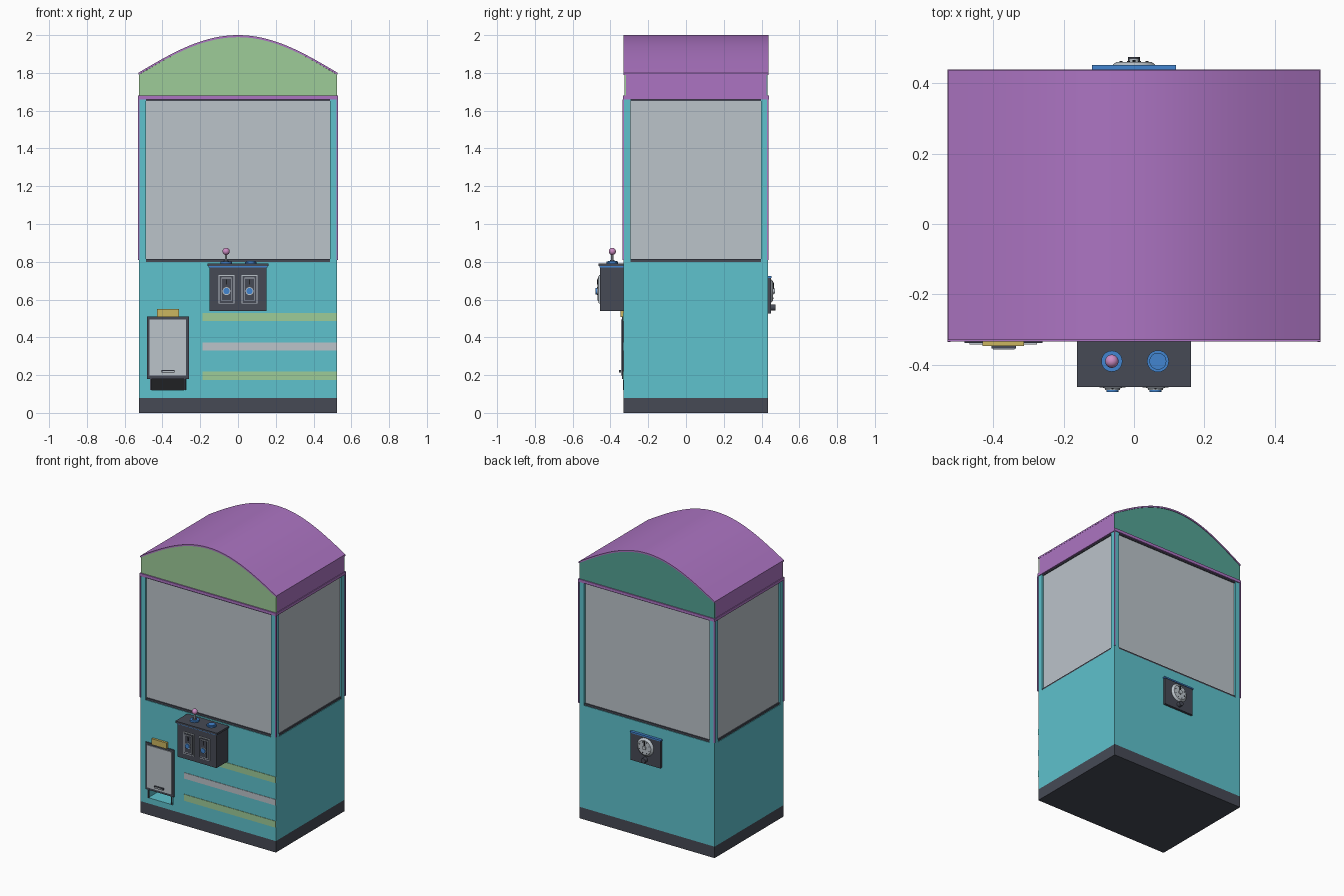
import bpy, bmesh, math
from mathutils import Matrix

if "Cube" in bpy.data.objects:
    bpy.data.objects.remove(bpy.data.objects["Cube"])


def mat(name, r, g, b):
    lin = [((c / 255 + 0.055) / 1.055) ** 2.4 if c > 10 else c / 3294 for c in (r, g, b)]
    m = bpy.data.materials.new(name)
    m.diffuse_color = (*lin, 1)
    m.use_nodes = True
    m.node_tree.nodes["Principled BSDF"].inputs["Base Color"].default_value = m.diffuse_color
    return m


TEAL = mat("teal", 94, 194, 205)
PURPLE = mat("purple", 172, 116, 194)
GREEN = mat("light green", 158, 204, 152)
SEA = mat("sea green", 84, 163, 148)
GREY = mat("pale grey", 187, 195, 202)
DARK = mat("charcoal", 70, 74, 85)
BLACK = mat("black", 32, 33, 36)
YELLOW = mat("mustard", 203, 182, 96)
BLUE = mat("blue", 66, 133, 208)
PINK = mat("pink", 205, 140, 195)


def finish(name, bm, m, smooth=False):
    bmesh.ops.recalc_face_normals(bm, faces=bm.faces)
    me = bpy.data.meshes.new(name)
    bm.to_mesh(me)
    bm.free()
    me.materials.append(m)
    ob = bpy.data.objects.new(name, me)
    bpy.context.collection.objects.link(ob)
    if smooth:
        bpy.ops.object.select_all(action='DESELECT')
        ob.select_set(True)
        bpy.context.view_layer.objects.active = ob
        bpy.ops.object.shade_smooth_by_angle(angle=math.radians(30))
    return ob


def box(name, x0, x1, y0, y1, z0, z1, m):
    bm = bmesh.new()
    M = Matrix.Translation(((x0 + x1) / 2, (y0 + y1) / 2, (z0 + z1) / 2)) @ \
        Matrix.Diagonal((x1 - x0, y1 - y0, z1 - z0, 1))
    bmesh.ops.create_cube(bm, size=1, matrix=M)
    return finish(name, bm, m)


def disc(name, c, r, depth, m, axis='Z', r2=None, seg=24):
    bm = bmesh.new()
    M = Matrix.Translation(c)
    if axis == 'Y':
        M = M @ Matrix.Rotation(math.pi / 2, 4, 'X')  # second radius faces -y
    bmesh.ops.create_cone(bm, cap_ends=True, segments=seg, radius1=r,
                          radius2=r if r2 is None else r2, depth=depth, matrix=M)
    return finish(name, bm, m, True)


def prism(name, pts, y0, y1, m, smooth=False):
    bm = bmesh.new()
    f = bm.faces.new([bm.verts.new((x, y0, z)) for x, z in pts])
    ext = bmesh.ops.extrude_face_region(bm, geom=[f])
    for v in ext['geom']:
        if isinstance(v, bmesh.types.BMVert):
            v.co.y = y1
    return finish(name, bm, m, smooth)


F, B, W = -0.33, 0.433, 0.525  # front, back, half width

# cabinet with prize chute opening
box("base_plinth", -W, W, F, B, 0, 0.08, DARK)
body = box("lower_cabinet", -W, W, F, B, 0.08, 0.80, TEAL)
cutter = box("chute_cutter", -0.465, -0.275, F - 0.1, F + 0.2, 0.12, 0.19, TEAL)
cutter.hide_render = True
mod = body.modifiers.new("chute", 'BOOLEAN')
mod.object, mod.operation, mod.solver = cutter, 'DIFFERENCE', 'EXACT'
bpy.context.view_layer.objects.active = body
bpy.ops.object.modifier_apply(modifier=mod.name)
bpy.data.objects.remove(cutter)
box("chute_back", -0.464, -0.276, F + 0.19, F + 0.199, 0.121, 0.189, BLACK)

# glass case, ledge and corner posts
box("glass_case", -W + .012, W - .012, F + .012, B - .012, 0.80, 1.66, GREY)
box("glass_ledge", -W + .004, W - .004, F + .004, B - .004, 0.80, 0.814, DARK)
box("glass_top_seal", -W + .006, W - .006, F + .006, B - .006, 1.652, 1.66, DARK)
for sx, side in ((-1, "left"), (1, "right")):
    for yo, sy, end in ((F, 1, "front"), (B, -1, "back")):
        xs = sorted((sx * W, sx * (W - 0.038)))
        ys = sorted((yo, yo + sy * 0.036))
        box(f"{end}_{side}_post", *xs, *ys, 0.80, 1.66, TEAL)
        xs = sorted((sx * (W + 0.005), sx * (W - 0.003)))
        ys = sorted((yo - sy * 0.005, yo + sy * 0.003))
        box(f"{end}_{side}_corner_trim", *xs, *ys, 0.81, 1.66, PURPLE)

# arched canopy
N = 32


def arch(half, lift):
    return [(half * (1 - 2 * i / N), 1.80 + lift + 0.2 * math.cos(math.pi * (0.5 - i / N)))
            for i in range(N + 1)]


box("canopy_rim", -W - .005, W + .005, F - .004, B + .006, 1.66, 1.68, PURPLE)
prism("canopy_core", [(-W, 1.68), (W, 1.68)] + arch(W, -0.008), F + .012, B - .008, PURPLE, True)
prism("canopy_roof", arch(W + .003, 0) + arch(W + .003, -0.011)[::-1], F, B + .003, PURPLE, True)
sign = [(-W, 1.68), (W, 1.68)] + arch(W, -0.010)
prism("front_sign", sign, F + .004, F + .012, GREEN)
prism("back_sign", sign, B - .008, B - .001, SEA)

# front stripes
for name, z0, z1, m in (("upper_stripe", .487, .53, GREEN), ("middle_stripe", .33, .372, GREY),
                        ("lower_stripe", .175, .22, GREEN)):
    box(name, -0.187, W, F - .003, F + .003, z0, z1, m)

# prize door
box("door_frame", -0.482, -0.26, F - .008, F + .002, 0.18, 0.51, DARK)
box("door_panel", -0.468, -0.276, F - .013, F, 0.197, 0.495, GREY)
box("door_handle", -0.405, -0.335, F - .024, F - .01, 0.213, 0.226, DARK)
box("door_handle_face", -0.400, -0.340, F - .026, F - .02, 0.216, 0.223, GREY)
box("door_label", -0.43, -0.312, F - .016, F + .002, 0.508, 0.55, YELLOW)
for x in (-0.463, -0.281):
    box("chute_side_trim", x - .004, x + .004, F - .004, F + .002, 0.12, 0.18, DARK)

# control box
box("control_box", -0.152, 0.152, -0.455, F, 0.54, 0.775, DARK)
box("control_top", -0.162, 0.162, -0.463, F, 0.777, 0.79, DARK)
box("control_blue_line", -0.155, 0.155, -0.458, F, 0.771, 0.778, BLUE)
disc("joystick_base", (-0.063, -0.39, 0.795), 0.03, 0.012, BLUE)
disc("joystick_collar", (-0.063, -0.39, 0.804), 0.017, 0.012, DARK, r2=0.01)
disc("joystick_stem", (-0.063, -0.39, 0.823), 0.006, 0.05, GREY, seg=12)
bm = bmesh.new()
bmesh.ops.create_uvsphere(bm, u_segments=20, v_segments=12, radius=0.019,
                          matrix=Matrix.Translation((-0.063, -0.39, 0.855)))
finish("joystick_ball", bm, PINK, True)
disc("button_ring", (0.068, -0.39, 0.793), 0.031, 0.010, BLUE)
disc("push_button", (0.068, -0.39, 0.799), 0.024, 0.008, BLUE)

# coin mechanisms
for x in (-0.061, 0.061):
    Y = -0.455
    box("coin_plate", x - .042, x + .042, Y - .006, Y, 0.578, 0.73, GREY)
    box("coin_plate_inner", x - .037, x + .037, Y - .009, Y, 0.583, 0.725, DARK)
    box("coin_panel", x - .027, x + .027, Y - .011, Y, 0.592, 0.716, GREY)
    box("coin_panel_inner", x - .023, x + .023, Y - .013, Y, 0.596, 0.712, DARK)
    disc("coin_ring", (x, Y - .01, 0.645), 0.021, 0.014, GREY, 'Y')
    disc("coin_button", (x, Y - .012, 0.645), 0.017, 0.022, BLUE, 'Y')
    box("coin_slot", x - .003, x + .003, Y - .015, Y, 0.68, 0.705, BLACK)

# rear dial lock
box("lock_plate", -0.115, 0.115, B, B + .016, 0.525, 0.722, DARK)
box("lock_blue_edge", -0.12, 0.12, B, B + .019, 0.715, 0.725, BLUE)
disc("lock_dial", (0, B + .021, 0.645), 0.05, 0.014, GREY, 'Y', r2=0.066)
disc("lock_hub", (0, B + .031, 0.645), 0.014, 0.012, GREY, 'Y')
box("lock_pointer", -0.004, 0.004, B + .026, B + .033, 0.645, 0.69, BLACK)
for k in range(8):
    a = k * math.pi / 4 + math.pi / 8
    disc("dial_mark", (0.04 * math.cos(a), B + .028, 0.645 + 0.04 * math.sin(a)),
         0.004, 0.004, DARK, 'Y', seg=8)
disc("lock_knob", (0, B + .028, 0.558), 0.017, 0.028, DARK, 'Y', seg=16)
